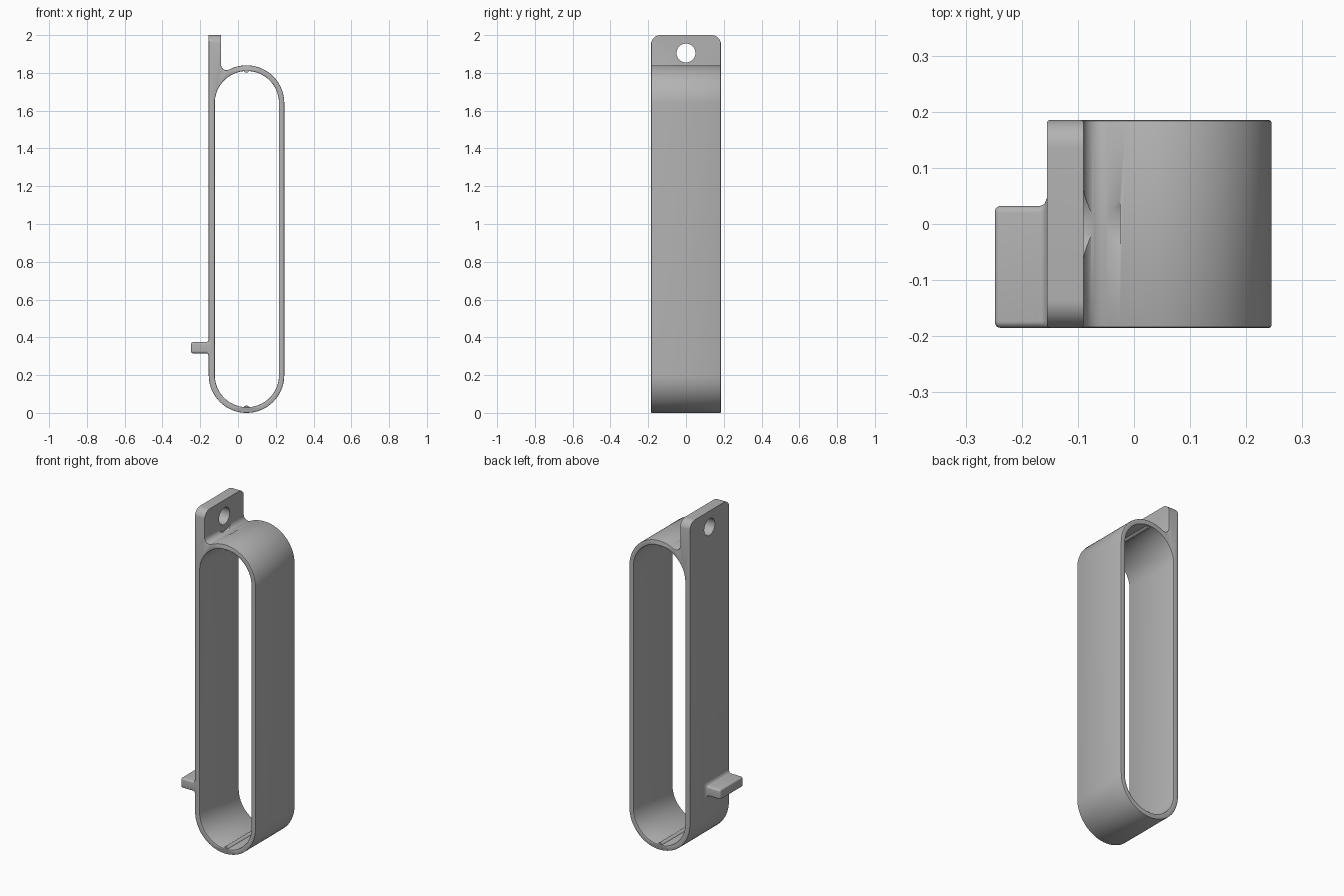
import bpy, bmesh
from math import sin, cos, pi, radians, atan2, sqrt
from mathutils import Matrix

cube = bpy.data.objects.get("Cube")
if cube:
    bpy.data.objects.remove(cube)

grey = bpy.data.materials.new("grey plastic")
grey.use_nodes = True
grey.diffuse_color = (0.45, 0.45, 0.45, 1)
grey.node_tree.nodes["Principled BSDF"].inputs["Base Color"].default_value = (0.45, 0.45, 0.45, 1)

HALF = 0.185              # half depth of the strap
CX, LOW, HIGH = 0.045, 0.2, 1.64
ALONG_Y = Matrix(((1, 0, 0), (0, 0, -1), (0, 1, 0))).to_4x4()
ALONG_X = Matrix(((0, 0, 1), (1, 0, 0), (0, 1, 0))).to_4x4()


def arc(cx, cy, r, a0, a1, n=24):
    angles = [a0 + (a1 - a0) * i / n for i in range(n + 1)]
    return [(cx + r * cos(a), cy + r * sin(a)) for a in angles]


def select(ob):
    bpy.ops.object.select_all(action="DESELECT")
    ob.select_set(True)
    bpy.context.view_layer.objects.active = ob


def extrude(name, outlines, half, frame, x=0, edge=0):
    """Fill closed outlines, extrude both ways and round the rims."""
    cu = bpy.data.curves.new(name, "CURVE")
    cu.dimensions = "2D"
    cu.fill_mode = "BOTH"
    cu.extrude = half - edge
    cu.bevel_depth, cu.offset, cu.bevel_resolution = edge, -edge, 1
    for pts in outlines:
        sp = cu.splines.new("POLY")
        sp.points.add(len(pts) - 1)
        for p, (u, v) in zip(sp.points, pts):
            p.co = (u, v, 0, 1)
        sp.use_cyclic_u = True
    ob = bpy.data.objects.new(name, cu)
    bpy.context.collection.objects.link(ob)
    select(ob)
    bpy.ops.object.convert(target="MESH")
    ob = bpy.context.object
    ob.data.transform(Matrix.Translation((x, 0, 0)) @ frame)
    bm = bmesh.new()
    bm.from_mesh(ob.data)
    bmesh.ops.remove_doubles(bm, verts=bm.verts, dist=1e-5)
    bmesh.ops.recalc_face_normals(bm, faces=bm.faces)
    bm.to_mesh(ob.data)
    bm.free()
    return ob


def cut(ob, cutter, operation):
    mod = ob.modifiers.new("cut", "BOOLEAN")
    mod.operation, mod.object, mod.solver = operation, cutter, "EXACT"
    select(ob)
    bpy.ops.object.modifier_apply(modifier=mod.name)
    bpy.data.objects.remove(cutter)


def finish(ob):
    ob.data.materials.clear()
    ob.data.materials.append(grey)
    select(ob)
    bpy.ops.object.shade_smooth_by_angle(angle=radians(35))


# Strap loop with hanging tab, blended by a fillet
tab_x, fil = -0.09, 0.03
fx = tab_x + fil
fz = HIGH + sqrt((0.2 + fil) ** 2 - (CX - fx) ** 2)
turn = atan2(fz - HIGH, fx - CX)
outer = (arc(CX, LOW, 0.2, pi, 2 * pi, 40)
         + arc(CX, HIGH, 0.2, 0, turn, 36)
         + arc(fx, fz, fil, turn - pi, -pi, 12)[1:]
         + [(tab_x, 2.0), (CX - 0.2, 2.0)])
inner = arc(CX + 0.002, LOW, 0.17, pi, 2 * pi, 40) + arc(CX + 0.002, HIGH, 0.17, 0, pi, 40)
strap = extrude("strap_loop_and_tab", [outer, inner], HALF, ALONG_Y, edge=0.004)

# Rounded tab corners, hanging hole and clearance around it
W = HALF + 0.0005
tab_shape = ([(-W, -0.1), (W, -0.1)] + arc(W - 0.05, 1.95, 0.05, 0, pi / 2, 12)
             + arc(0.05 - W, 1.95, 0.05, pi / 2, pi, 12))
cut(strap, extrude("corner_cutter", [tab_shape], 0.5, ALONG_X), "INTERSECT")
for r, x, half in ((0.05, -0.12, 0.06), (0.088, -0.0575, 0.0324)):
    circle = arc(0, 1.905, r, 0, 2 * pi, 48)[:-1]
    cut(strap, extrude("hole_cutter", [circle], half, ALONG_X, x), "DIFFERENCE")
finish(strap)

# Small ribs inside both ends
for name, z in (("lower_rib", LOW - 0.176), ("upper_rib", HIGH + 0.176)):
    rib = extrude(name, [arc(CX, z, 0.015, 0, 2 * pi, 20)[:-1]], HALF - 0.01, ALONG_Y)
    finish(rib)

# Side peg: rounded sections flared at the wall and rounded at the tip
flare = [(-0.155 - 0.015 * (1 - cos(a)), 0.015 * (1 - sin(a)))
         for a in (i * pi / 12 for i in range(7))]
flare = [(-0.14, 0.015)] + [(-0.155 - 0.015 * sin(a), 0.015 * (1 - sin(a + 0) if a == 0 else 1 - sqrt(1 - (1 - sin(a)) ** 2)))
                           for a in (i * pi / 12 for i in range(7))]
tip = [(-0.238 - 0.01 * sin(a), -0.01 * (1 - cos(a))) for a in (i * pi / 10 for i in range(6))]
bm = bmesh.new()
rings = []
for x, e in flare + tip:
    y0, y1, z0, z1 = -HALF - min(e, 0), 0.032 + e, 0.315 - e, 0.375 + e
    r = 0.012 + min(e, 0) * 0.9
    section = []
    for i, (y, z) in enumerate(((y1 - r, z1 - r), (y0 + r, z1 - r), (y0 + r, z0 + r), (y1 - r, z0 + r))):
        section += arc(y, z, r, i * pi / 2, (i + 1) * pi / 2, 5)
    rings.append([bm.verts.new((x, y, z)) for y, z in section])
for a, b in zip(rings, rings[1:]):
    for i in range(len(a)):
        j = (i + 1) % len(a)
        bm.faces.new((a[i], a[j], b[j], b[i]))
bm.faces.new(rings[0])
bm.faces.new(rings[-1])
bmesh.ops.recalc_face_normals(bm, faces=bm.faces)
mesh = bpy.data.meshes.new("side_peg")
bm.to_mesh(mesh)
bm.free()
peg = bpy.data.objects.new("side_peg", mesh)
bpy.context.collection.objects.link(peg)
finish(peg)
